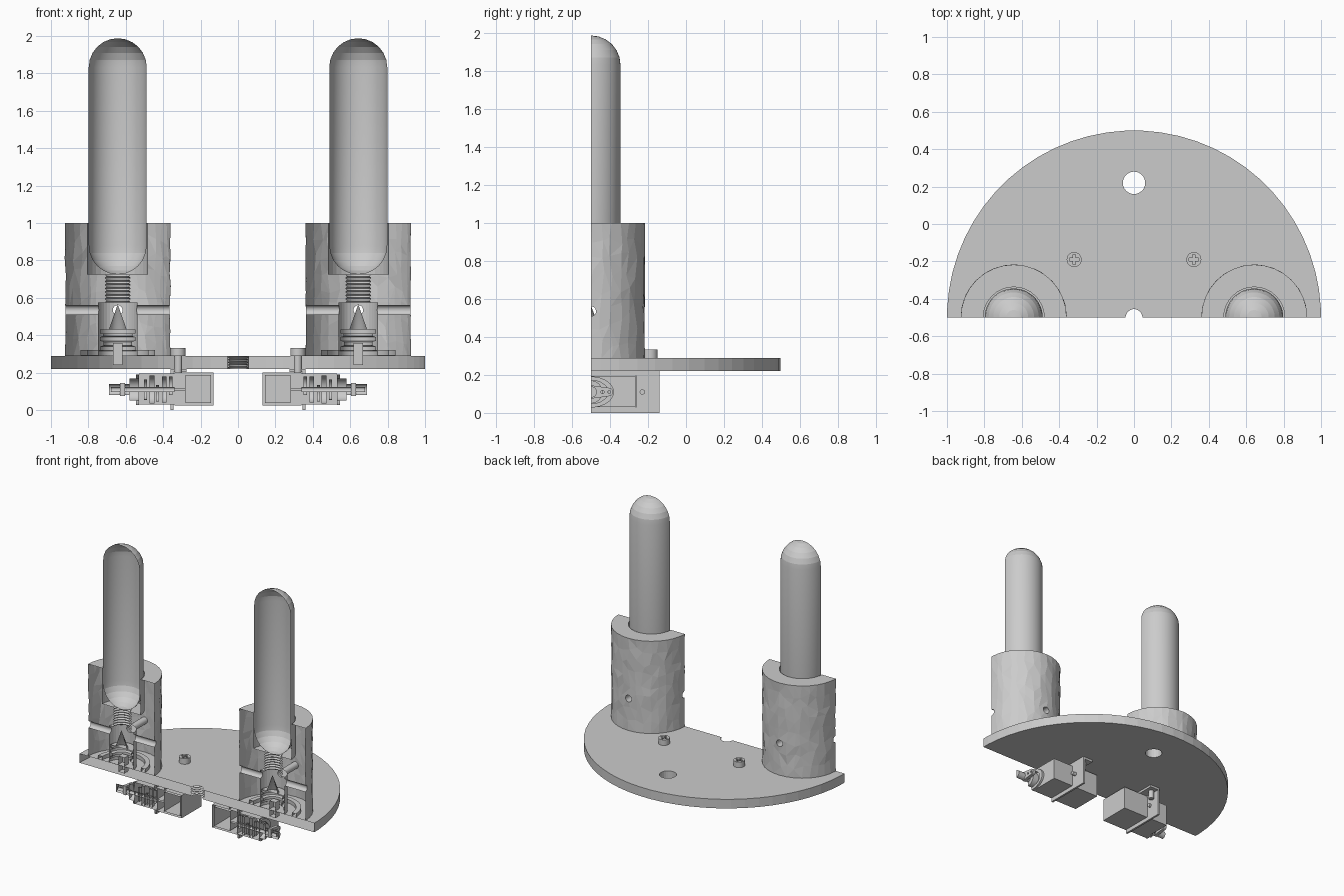
import bpy, bmesh, random
from math import sin, cos, pi
from mathutils import Matrix, Vector

if "Cube" in bpy.data.objects:
    bpy.data.objects.remove(bpy.data.objects["Cube"])

random.seed(4)
CUT = -0.5      # everything is sectioned, uncapped, at this y


def finish(name, bm, half=False, smooth=None):
    bmesh.ops.remove_doubles(bm, verts=bm.verts, dist=1e-5)
    bmesh.ops.recalc_face_normals(bm, faces=bm.faces)
    me = bpy.data.meshes.new(name)
    bm.to_mesh(me)
    bm.free()
    ob = bpy.data.objects.new(name, me)
    bpy.context.collection.objects.link(ob)
    if half:
        halve(ob)
    if smooth:
        soften(ob, smooth)
    return ob


def soften(ob, angle):
    bpy.ops.object.select_all(action='DESELECT')
    ob.select_set(True)
    bpy.context.view_layer.objects.active = ob
    bpy.ops.object.shade_smooth_by_angle(angle=angle)


def halve(ob):
    bm = bmesh.new()
    bm.from_mesh(ob.data)
    bmesh.ops.bisect_plane(bm, geom=bm.verts[:] + bm.edges[:] + bm.faces[:], dist=1e-5,
                           plane_co=(0, CUT, 0), plane_no=(0, -1, 0), clear_outer=True)
    bm.to_mesh(ob.data)
    bm.free()


def lathe_bm(prof, loc, axis='Z', seg=48, closed=False, turn=0.0):
    bm = bmesh.new()
    rings = [[bm.verts.new((r * cos(turn + 2 * pi * i / seg), r * sin(turn + 2 * pi * i / seg), z))
              for i in range(seg)] for r, z in prof]
    for k in range(len(rings) if closed else len(rings) - 1):
        a, b = rings[k], rings[(k + 1) % len(rings)]
        for i in range(seg):
            j = (i + 1) % seg
            bm.faces.new((a[i], a[j], b[j], b[i]))
    rot = {'Z': Matrix(), 'X': Matrix.Rotation(pi / 2, 4, 'Y'), 'Y': Matrix.Rotation(-pi / 2, 4, 'X')}[axis]
    bm.transform(Matrix.Translation(loc) @ rot)
    return bm


def lathe(name, prof, loc, axis='Z', seg=48, closed=False, half=False, smooth=0.6, turn=0.0):
    return finish(name, lathe_bm(prof, loc, axis, seg, closed, turn), half, smooth)


def rod(name, r, a, b, loc, axis='Z', seg=24, half=False):
    return lathe(name, [(0, a), (r, a), (r, b), (0, b)], loc, axis, seg, half=half, turn=0.05)


def box(name, lo, hi, half=False):
    bm = bmesh.new()
    lo, hi = Vector(map(min, zip(lo, hi))), Vector([max(p) for p in zip(lo, hi)])
    bmesh.ops.create_cube(bm, size=1, matrix=Matrix.Translation((lo + hi) / 2) @ Matrix.Diagonal((*(hi - lo), 1)))
    return finish(name, bm, half)


def cut(ob, cutters):
    for c in cutters:
        m = ob.modifiers.new('cut', 'BOOLEAN')
        m.operation, m.solver, m.object = 'DIFFERENCE', 'EXACT', c
    bpy.context.view_layer.update()
    dg = bpy.context.evaluated_depsgraph_get()
    me = bpy.data.meshes.new_from_object(ob.evaluated_get(dg))
    ob.modifiers.clear()
    ob.data = me
    for c in cutters:
        bpy.data.objects.remove(c)


def zigzag(r0, r1, z0, z1, n):
    return [(r0 if k % 2 else r1, z0 + (z1 - z0) * k / (2 * n)) for k in range(2 * n + 1)]


# base plate with clear hole, screw holes and threaded centre hole
plate = rod('base_plate', 1.0, 0.22, 0.29, (0, CUT, 0), seg=64)
cut(plate, [rod('hole', 0.06, 0.1, 0.4, (0, 0.22, 0)),
            rod('hole', 0.021, 0.1, 0.4, (0.32, -0.19, 0)),
            rod('hole', 0.021, 0.1, 0.4, (-0.32, -0.19, 0)),
            lathe('hole', [(0, 0.2)] + zigzag(0.045, 0.055, 0.2, 0.31, 8) + [(0, 0.31)], (0, CUT, 0), turn=0.05)])
halve(plate)
soften(plate, 0.05)

for s, side in ((-1, 'left'), (1, 'right')):
    c = (s * 0.643, CUT, 0)

    # rough faceted holder with stepped, threaded bore
    outer = [(0.283, 0.29 + 0.71 * k / 8) for k in range(9)]
    prof = outer + [(0.163, 1.0), (0.163, 0.725)] + zigzag(0.06, 0.07, 0.725, 0.575, 8) + [(0.105, 0.575), (0.105, 0.29)]
    bm = lathe_bm(prof, c, seg=32, closed=True)
    for v in bm.verts:
        d = v.co - Vector((c[0], c[1], v.co.z))
        if d.length > 0.27 and 0.3 < v.co.z < 0.99:
            a = random.uniform(-0.06, 0.06)
            v.co = Vector((c[0], c[1], v.co.z + random.uniform(-0.03, 0.03))) + \
                Matrix.Rotation(a, 3, 'Z') @ d * random.uniform(0.982, 1.004)
    bmesh.ops.triangulate(bm, faces=bm.faces[:])
    holder = finish(side + '_holder', bm)
    cut(holder, [rod('pin', 0.026, -0.4, 0.4, (c[0], CUT, 0.535), 'X'),
                 rod('pin', 0.026, -0.4, 0.4, (c[0], CUT, 0.535), 'Y')])
    halve(holder)

    # round-ended hollow tube
    r, z0, z1 = 0.155, 0.725, 1.988
    arc = [(r * sin(pi / 2 * k / 6), r * cos(pi / 2 * k / 6)) for k in range(7)]
    lathe(side + '_capsule', [(a, z0 + r - h) for a, h in arc] + [(a, z1 - r + h) for a, h in reversed(arc)],
          c, half=True, smooth=0.2)

    # plunger stack: cone tip, flanged body, seal ring and prong
    lathe(side + '_cone_tip', [(0, 0.565), (0.048, 0.43), (0, 0.43)], c, seg=24, half=True)
    lathe(side + '_plunger', [(0, 0.43), (0.095, 0.43), (0.095, 0.41), (0.08, 0.41), (0.08, 0.395), (0.095, 0.39),
                              (0.095, 0.37), (0.075, 0.365), (0.075, 0.345), (0.095, 0.34), (0.095, 0.32),
                              (0.104, 0.315), (0.104, 0.295), (0, 0.295)], c, half=True)
    lathe(side + '_seal_ring', [(0.165, 0.292), (0.2, 0.292), (0.2, 0.32), (0.165, 0.32)], c, closed=True, half=True)
    box(side + '_prong', (c[0] - 0.026, CUT - 0.1, 0.24), (c[0] + 0.026, -0.45, 0.36), half=True)

    # mounting screw with cross recess
    p = (s * 0.32, -0.19)
    screw = lathe(side + '_screw', [(0, 0.14), (0.02, 0.14), (0.02, 0.29), (0.04, 0.29), (0.04, 0.333), (0, 0.333)],
                  (*p, 0), seg=24)
    cut(screw, [box('slot', (p[0] - w, p[1] - h, 0.31), (p[0] + w, p[1] + h, 0.35))
                for w, h in ((0.026, 0.007), (0.007, 0.026))])

    # L bracket under the plate
    wall = box(side + '_bracket_wall', (s * 0.345, -0.9, 0), (s * 0.36, -0.14, 0.22))
    cut(wall, [rod('hole', 0.014, -0.1, 0.1, (s * 0.35, -0.23, 0.11), 'X', 16),
               box('window', (s * 0.3, -0.95, 0.03), (s * 0.4, -0.262, 0.195))])
    halve(wall)
    box(side + '_bracket_top', (s * 0.275, -0.9, 0.203), (s * 0.345, -0.14, 0.22), half=True)
    rod(side + '_bracket_bolt', 0.014, -0.03, 0.03, (s * 0.36, -0.23, 0.11), 'X', 16)

    # motor case, inner lining and gear case
    box(side + '_motor_case', (s * 0.13, -0.9, 0.025), (s * 0.34, -0.26, 0.2), half=True)
    box(side + '_motor_lining', (s * 0.145, -0.9, 0.038), (s * 0.28, -0.275, 0.187), half=True)
    box(side + '_gear_case', (s * 0.34, -0.9, 0.03), (s * 0.53, -0.265, 0.195), half=True)
    box(side + '_circuit_board', (s * 0.28, -0.9, 0.105), (s * 0.45, -0.3, 0.115), half=True)

    # gear train, hub and output shaft along x
    for k, (x, w, gr, z) in enumerate(((0.36, 0.02, 0.05, 0.13), (0.395, 0.025, 0.07, 0.11), (0.43, 0.015, 0.045, 0.09),
                                       (0.46, 0.025, 0.075, 0.11), (0.495, 0.015, 0.055, 0.11))):
        rod(f'{side}_gear_{k + 1}', gr, -w / 2, w / 2, (s * x, CUT, z), 'X', 20, half=True)
    rod(side + '_shaft', 0.014, -0.17, 0.17, (s * 0.51, CUT, 0.11), 'X', 16, half=True)
    rod(side + '_hub', 0.06, -0.025, 0.025, (s * 0.555, CUT, 0.11), 'X', 32, half=True)
    lathe(side + '_output_collar', [(0.09, -0.008), (0.12, -0.008), (0.12, 0.008), (0.09, 0.008)],
          (s * 0.538, CUT, 0.11), 'X', 32, closed=True, half=True).data.transform(
        Matrix.Translation((0, 0, 0.11)) @ Matrix.Diagonal((1, 1, 0.68, 1)) @ Matrix.Translation((0, 0, -0.11)))
    rod(side + '_horn_boss', 0.03, -0.055, 0.055, (s * 0.635, CUT, 0.11), 'X', 24, half=True)

    # rounded horn arm pointing backwards
    bm = bmesh.new()
    pts = [(CUT, 0.075)] + [(-0.405 + 0.022 * cos(t * pi / 8), 0.11 + 0.022 * sin(t * pi / 8))
                            for t in range(-4, 5)] + [(CUT, 0.145)]
    f = bm.faces.new([bm.verts.new((s * 0.605, y, z)) for y, z in pts])
    ext = bmesh.ops.extrude_face_region(bm, geom=[f])['geom']
    bmesh.ops.translate(bm, vec=(s * 0.025, 0, 0), verts=[v for v in ext if isinstance(v, bmesh.types.BMVert)])
    arm = finish(side + '_horn_arm', bm)
    cut(arm, [rod('hole', 0.008, -0.1, 0.1, (s * 0.61, y, 0.11), 'X', 12) for y in (-0.44, -0.405)])
